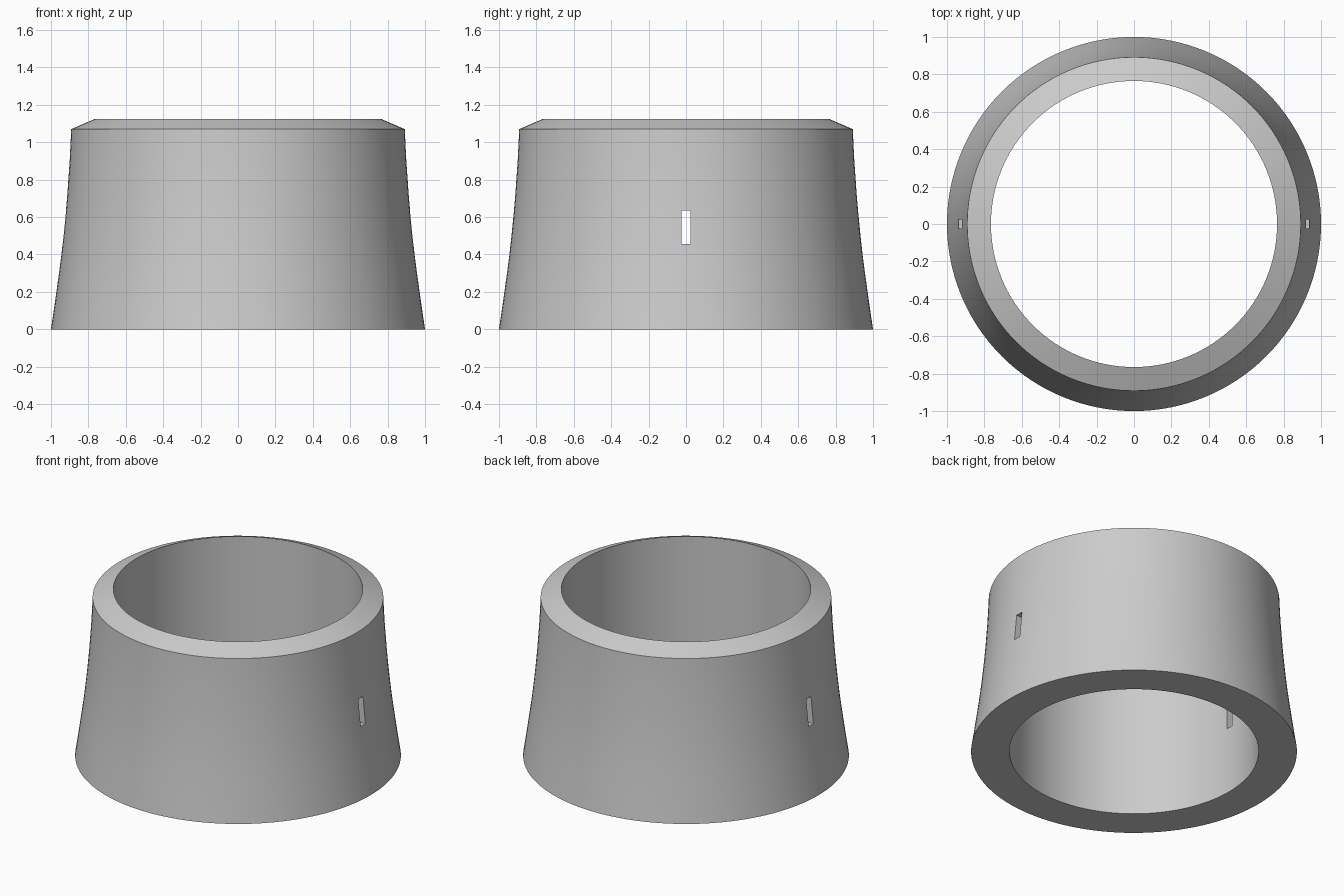
import bpy
import math
import bmesh

cube = bpy.data.objects.get("Cube")
if cube:
    bpy.data.objects.remove(cube, do_unlink=True)

SEGMENTS = 128
BORE = 0.765
HEIGHT = 1.125

# One plain grey for the whole collar
grey = bpy.data.materials.new("plain grey")
grey.use_nodes = True
colour = (0.6, 0.6, 0.6, 1)
grey.diffuse_color = colour
grey.node_tree.nodes["Principled BSDF"].inputs["Base Color"].default_value = colour


def add_object(name, bm):
    bmesh.ops.recalc_face_normals(bm, faces=bm.faces)
    mesh = bpy.data.meshes.new(name)
    bm.to_mesh(mesh)
    bm.free()
    mesh.materials.append(grey)
    obj = bpy.data.objects.new(name, mesh)
    bpy.context.collection.objects.link(obj)
    return obj


def lathe(name, profile):
    """Revolve a closed (radius, z) profile around the z axis."""
    bm = bmesh.new()
    rings = []
    for i in range(SEGMENTS):
        a = math.tau * i / SEGMENTS
        rings.append([bm.verts.new((r * math.cos(a), r * math.sin(a), z)) for r, z in profile])
    for i, ring in enumerate(rings):
        following = rings[(i + 1) % SEGMENTS]
        for j in range(len(profile)):
            k = (j + 1) % len(profile)
            bm.faces.new((ring[j], following[j], following[k], ring[k]))
    return add_object(name, bm)


# Flared outer wall, bevelled rim and straight bore
flare = [(1.0, 0), (0.985, 0.1), (0.971, 0.2), (0.957, 0.3), (0.944, 0.4),
         (0.933, 0.5), (0.923, 0.6), (0.914, 0.7), (0.907, 0.8),
         (0.900, 0.9), (0.895, 1.0), (0.892, 1.07)]
collar = lathe("collar", flare + [(BORE, HEIGHT), (BORE, 0)])

# Narrow slot through the left and right walls
bm = bmesh.new()
bmesh.ops.create_cube(bm, size=1)
bmesh.ops.scale(bm, vec=(3, 0.05, 0.18), verts=bm.verts)
bmesh.ops.translate(bm, vec=(0, 0, 0.545), verts=bm.verts)
cutter = add_object("slot_cutter", bm)
cutter.hide_render = True

cut = collar.modifiers.new("slots", "BOOLEAN")
cut.operation = "DIFFERENCE"
cut.solver = "EXACT"
cut.object = cutter

bpy.ops.object.select_all(action="DESELECT")
collar.select_set(True)
bpy.context.view_layer.objects.active = collar
bpy.ops.object.modifier_apply(modifier=cut.name)
bpy.data.objects.remove(cutter, do_unlink=True)
bpy.ops.object.shade_smooth_by_angle(angle=math.radians(20))
